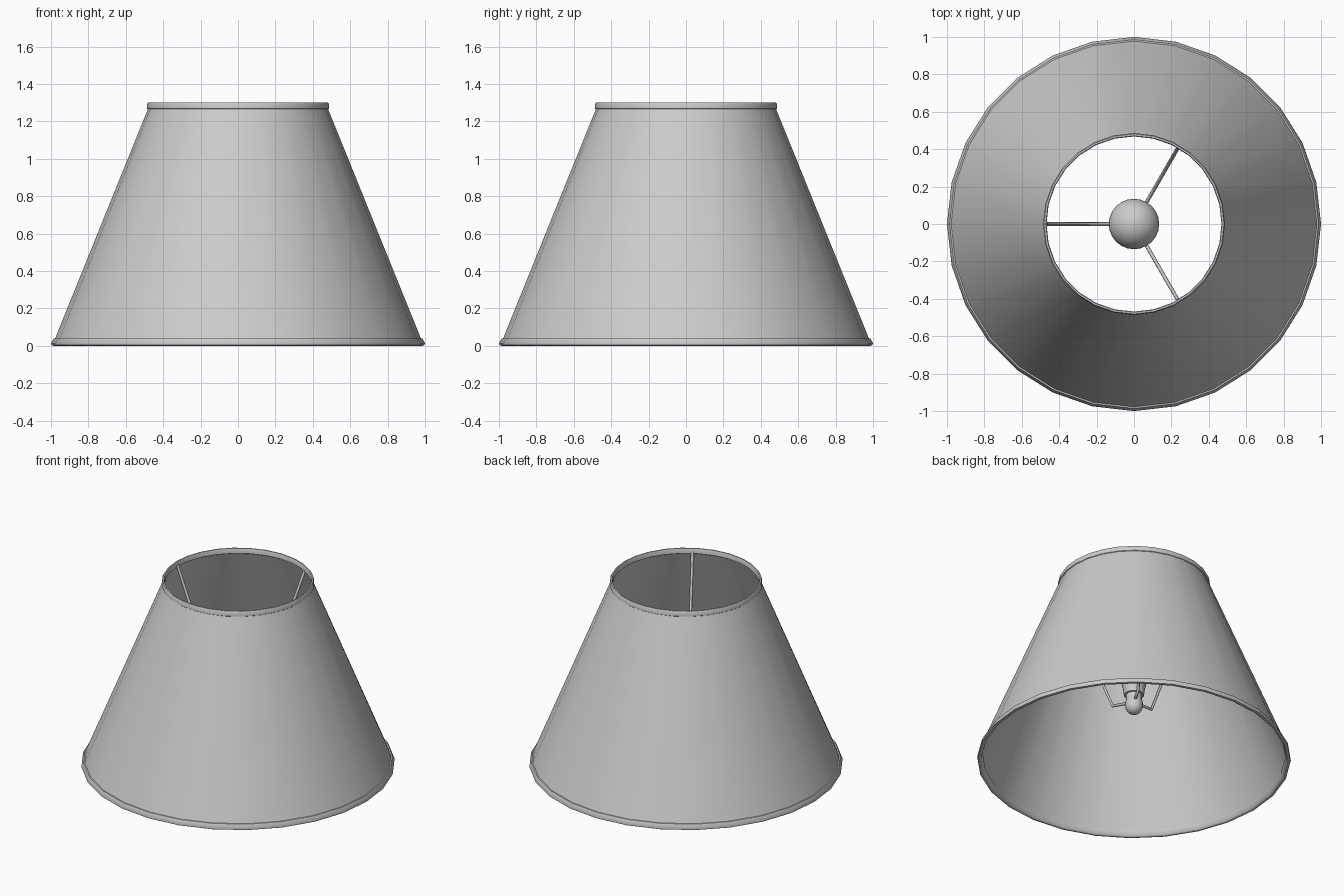
import bpy
from math import cos, sin, pi, radians

if "Cube" in bpy.data.objects:
    bpy.data.objects.remove(bpy.data.objects["Cube"])


def finish(name, verts, faces, angle=40):
    me = bpy.data.meshes.new(name)
    me.from_pydata(verts, [], faces)
    me.update()
    ob = bpy.data.objects.new(name, me)
    bpy.context.collection.objects.link(ob)
    bpy.ops.object.select_all(action='DESELECT')
    bpy.context.view_layer.objects.active = ob
    ob.select_set(True)
    bpy.ops.object.shade_smooth_by_angle(angle=radians(angle))
    return ob


def lathe(name, profile, sides, closed=False, angle=40):
    """Spin an (r, z) profile, listed bottom to top on the outside, around z."""
    n = len(profile)
    verts = [(r * cos(2 * pi * i / sides), r * sin(2 * pi * i / sides), z)
             for i in range(sides) for r, z in profile]
    faces = []
    for i in range(sides):
        a, b = i * n, (i + 1) % sides * n
        for k in range(n if closed else n - 1):
            m = (k + 1) % n
            faces.append((a + k, b + k, b + m, a + m))
    if not closed:
        faces.append([i * n for i in reversed(range(sides))])
        faces.append([i * n + n - 1 for i in range(sides)])
    return finish(name, verts, faces, angle)


# Thin conical shade and its two rolled trims (28 sides)
lathe("shade", [(0.988, 0.015), (0.474, 1.285), (0.468, 1.285), (0.980, 0.015)], 28, True)
lathe("bottom_trim", [(0.985, 0.0), (0.997, 0.004), (1.0, 0.014), (0.986, 0.04),
                      (0.965, 0.04), (0.974, 0.006)], 28, True, 50)
lathe("top_trim", [(0.478, 1.262), (0.486, 1.268), (0.486, 1.294), (0.481, 1.302),
                   (0.472, 1.302), (0.468, 1.294), (0.468, 1.268)], 28, True, 50)

# Bulb: slim neck swelling into a round globe
globe_r, globe_z = 0.135, 0.715
globe = [(globe_r * cos(t), globe_z + globe_r * sin(t))
         for t in (radians(-30 + 118 * i / 11) for i in range(12))]
lathe("bulb", [(0.064, 0.48), (0.07, 0.53), (0.085, 0.59)] + globe, 24)

# Socket with a rounded lower end
cap = [(0.056 * cos(t), 0.40 + 0.056 * sin(t))
       for t in (radians(-86 + 86 * i / 6) for i in range(7))]
lathe("socket", cap + [(0.056, 0.43), (0.05, 0.44), (0.05, 0.485)], 20)

# Three bent wire arms from the socket up to the top trim
for i in range(3):
    a = radians(60 + 120 * i)
    cu = bpy.data.curves.new("support_arm", 'CURVE')
    cu.dimensions = '3D'
    cu.bevel_depth = 0.01
    cu.bevel_resolution = 1
    cu.use_fill_caps = True
    sp = cu.splines.new('POLY')
    path = [(0.04, 0.43), (0.145, 0.43), (0.472, 1.28)]
    sp.points.add(len(path) - 1)
    for p, (r, z) in zip(sp.points, path):
        p.co = (r * cos(a), r * sin(a), z, 1)
    ob = bpy.data.objects.new(f"support_arm_{i + 1}", cu)
    bpy.context.collection.objects.link(ob)
